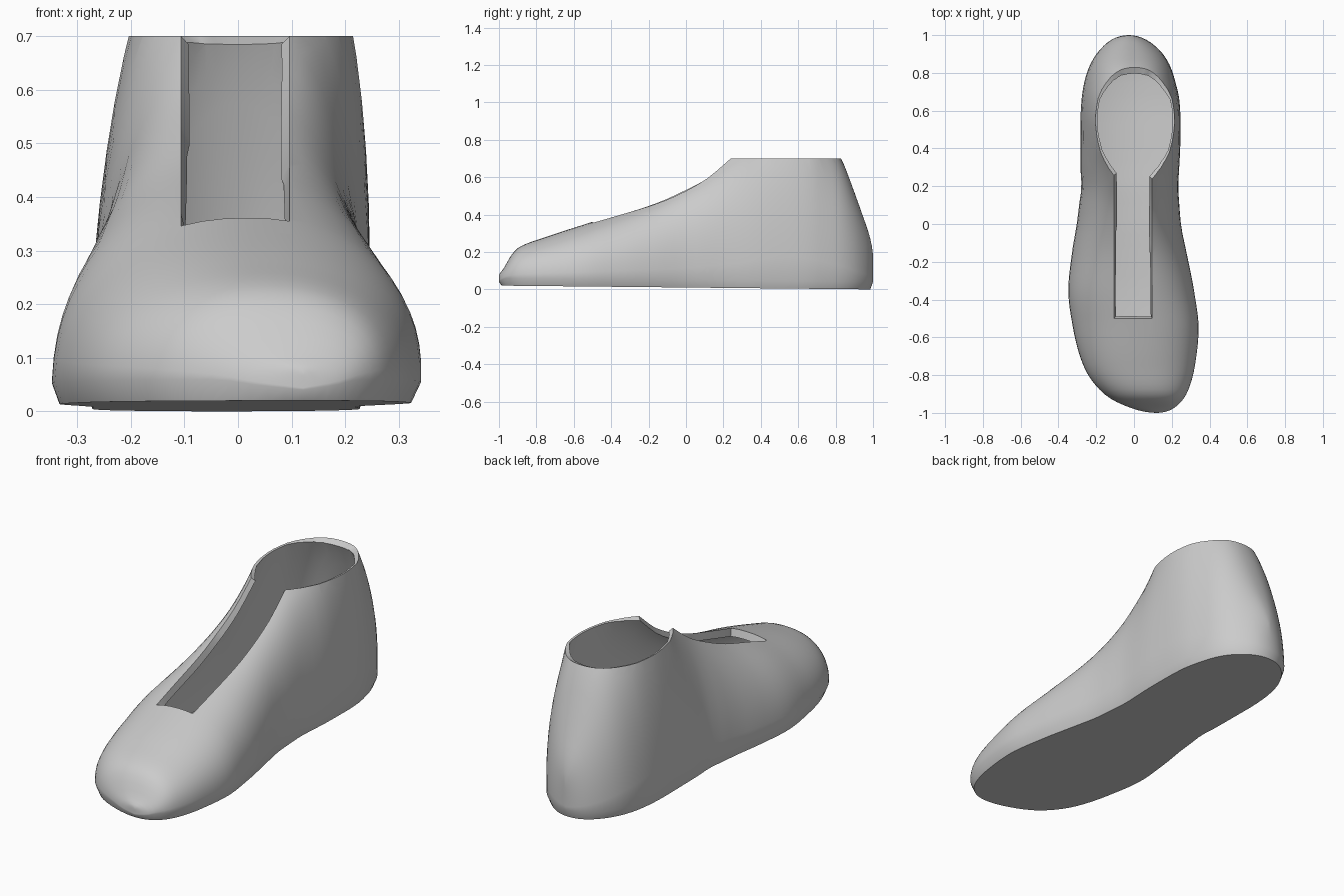
import bpy, bmesh, math
from mathutils import Vector

cube = bpy.data.objects.get("Cube")
if cube:
    bpy.data.objects.remove(cube, do_unlink=True)

# Stations along the foot: y, right edge, left edge, ridge height
STATIONS = [
    (-1, .12, .12, .07), (-.98, .0, .2, .105), (-.9, -.16, .275, .22),
    (-.75, -.27, .32, .28), (-.55, -.325, .34, .345), (-.35, -.35, .315, .41),
    (-.15, -.33, .275, .48), (0, -.305, .245, .555), (.12, -.29, .235, .63),
    (.2, -.28, .23, .7), (.3, -.285, .235, .79), (.42, -.285, .24, .95),
    (.55, -.285, .24, 1.05), (.65, -.28, .235, 1), (.75, -.265, .215, .84),
    (.83, -.24, .19, .7), (.9, -.2, .15, .52), (.95, -.155, .1, .38),
    (.99, -.09, .03, .25), (1, -.03, -.03, .16)]
ANGLES = [math.acos(-s[0]) for s in STATIONS]
RINGS, ARC = 56, 30
RIM_Z = 0.7
SLOT_RIGHT, SLOT_LEFT, SLOT_FRONT = -.106, .096, -.5


def slope(values, i):
    """Monotone tangent at key i."""
    if i in (0, len(values) - 1):
        j = min(i, len(values) - 2)
        return (values[j + 1] - values[j]) / (ANGLES[j + 1] - ANGLES[j])
    a = (values[i] - values[i - 1]) / (ANGLES[i] - ANGLES[i - 1])
    b = (values[i + 1] - values[i]) / (ANGLES[i + 1] - ANGLES[i])
    return 2 * a * b / (a + b) if a * b > 0 else 0


def sample(column, angle):
    """Smooth interpolation of one station column."""
    values = [s[column] for s in STATIONS]
    i = max(k for k in range(len(ANGLES) - 1) if ANGLES[k] <= angle or k == 0)
    d = ANGLES[i + 1] - ANGLES[i]
    t = (angle - ANGLES[i]) / d
    return ((1 + 2 * t) * (1 - t) ** 2 * values[i] + t * (1 - t) ** 2 * d * slope(values, i)
            + t * t * (3 - 2 * t) * values[i + 1] + t * t * (t - 1) * d * slope(values, i + 1))


def section(angle):
    """Arched cross-section with a slightly tucked sole edge."""
    y = -math.cos(angle)
    right, left, top = (sample(c, angle) for c in (1, 2, 3))
    mid, half = (left + right) / 2, (left - right) / 2
    sole = .01 - .01 * y
    edge = sole + min(.04, (top - sole) * .4)
    tuck = .95
    points = [Vector((mid + half * tuck, y * .985, sole))]
    for k in range(ARC + 1):
        a = math.pi * k / ARC
        c, s = math.cos(a), max(math.sin(a), 0)
        z = edge + (top - edge) * s ** .91
        x = mid + half * math.copysign(abs(c) ** .9, c) + .04 * z
        points.append(Vector((x, y, z)))
    points.append(Vector((mid - half * tuck, y * .985, sole)))
    return points


# Loft the shell
bm = bmesh.new()
loops = [[bm.verts.new(p) for p in section(math.pi * i / RINGS)] for i in range(RINGS + 1)]
for a, b in zip(loops, loops[1:]):
    for k in range(len(a)):
        n = (k + 1) % len(a)
        bm.faces.new((a[k], a[n], b[n], b[k]))
bmesh.ops.remove_doubles(bm, verts=bm.verts, dist=.0005)
bmesh.ops.recalc_face_normals(bm, faces=bm.faces)


def cut(co, no, faces, clear=False):
    geom = set(faces)
    for f in faces:
        geom.update(f.edges)
        geom.update(f.verts)
    bmesh.ops.bisect_plane(bm, geom=list(geom), dist=.0001, plane_co=co,
                           plane_no=no, clear_outer=clear)


def instep():
    return [f for f in bm.faces if f.normal.z > .1 and -.6 < f.calc_center_median().y < .45
            and f.calc_center_median().z > .25]


# Ankle opening and instep slot
cut((0, 0, RIM_Z), (0, 0, 1), list(bm.faces), True)
for x in (SLOT_RIGHT, SLOT_LEFT):
    cut((x, 0, 0), (1, 0, 0), instep())
cut((0, SLOT_FRONT, 0), (0, 1, 0), instep())
slot = []
for f in instep():
    c = f.calc_center_median()
    if SLOT_RIGHT < c.x < SLOT_LEFT and c.y > SLOT_FRONT:
        slot.append(f)
bmesh.ops.delete(bm, geom=slot, context='FACES')
bm.normal_update()

mesh = bpy.data.meshes.new("shoe_shell")
bm.to_mesh(mesh)
bm.free()
shell = bpy.data.objects.new("shoe_shell", mesh)
bpy.context.collection.objects.link(shell)

# Wall thickness: thin at the sides, thicker at heel, instep and sole
group = shell.vertex_groups.new(name="wall_thickness")
for v in mesh.vertices:
    group.add([v.index], min(1, max(.25, abs(v.normal.z), v.normal.y)), 'REPLACE')
solid = shell.modifiers.new("wall", 'SOLIDIFY')
solid.thickness = .04
solid.offset = -1
solid.vertex_group = group.name

grey = bpy.data.materials.new("light_grey")
grey.use_nodes = True
colour = (.6, .6, .6, 1)
grey.diffuse_color = colour
grey.node_tree.nodes["Principled BSDF"].inputs["Base Color"].default_value = colour
mesh.materials.append(grey)

bpy.ops.object.select_all(action='DESELECT')
shell.select_set(True)
bpy.context.view_layer.objects.active = shell
bpy.ops.object.modifier_apply(modifier=solid.name)
bpy.ops.object.shade_smooth_by_angle(angle=math.radians(40))
